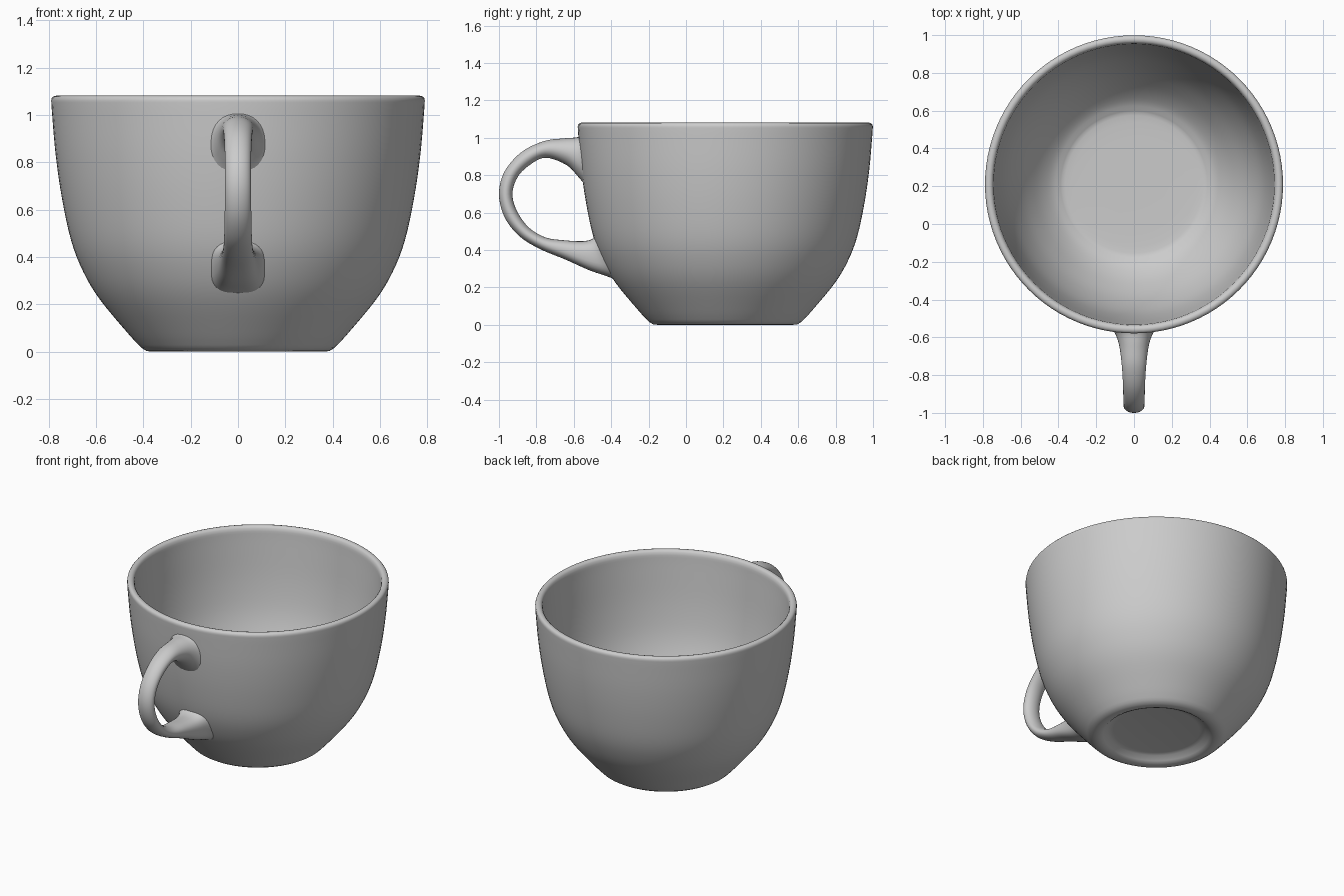
import bpy, bmesh, math

if "Cube" in bpy.data.objects:
    bpy.data.objects.remove(bpy.data.objects["Cube"])

CY = 0.21      # cup axis position in y
SEG = 96


def spline(pts, n):
    """Smooth Catmull-Rom interpolation of equal-length tuples."""
    out = []
    for i in range(len(pts) - 1):
        p0, p1, p2 = pts[max(i - 1, 0)], pts[i], pts[i + 1]
        p3 = pts[min(i + 2, len(pts) - 1)]
        for k in range(n):
            t = k / n
            out.append(tuple(
                0.5 * (2 * b + (c - a) * t + (2 * a - 5 * b + 4 * c - d) * t * t
                       + (3 * b - a - 3 * c + d) * t ** 3)
                for a, b, c, d in zip(p0, p1, p2, p3)))
    return out + [tuple(pts[-1])]


def loft(name, rings, angle=40):
    """Skin a list of closed vertex rings and cap both ends."""
    bm = bmesh.new()
    vr = [[bm.verts.new(p) for p in r] for r in rings]
    n = len(vr[0])
    for a, b in zip(vr, vr[1:]):
        for i in range(n):
            j = (i + 1) % n
            bm.faces.new((a[i], a[j], b[j], b[i]))
    bm.faces.new(vr[0])
    bm.faces.new(vr[-1])
    bmesh.ops.recalc_face_normals(bm, faces=bm.faces[:])
    me = bpy.data.meshes.new(name)
    bm.to_mesh(me)
    bm.free()
    ob = bpy.data.objects.new(name, me)
    bpy.context.collection.objects.link(ob)
    bpy.ops.object.select_all(action='DESELECT')
    ob.select_set(True)
    bpy.context.view_layer.objects.active = ob
    bpy.ops.object.shade_smooth_by_angle(angle=math.radians(angle))
    return ob


# Cup body: recessed foot, outer wall, rounded rim, inner wall and floor (r, z)
foot = [(0.02, 0.04), (0.26, 0.04), (0.295, 0.035), (0.32, 0.012), (0.34, 0.002),
        (0.36, 0.0), (0.385, 0.002), (0.408, 0.016)]
outer = spline([(0.42, 0.028), (0.47, 0.083), (0.585, 0.222), (0.655, 0.34),
                (0.705, 0.47), (0.744, 0.65), (0.77, 0.83), (0.785, 1.0),
                (0.789, 1.06)], 4)
rim = [(0.787, 1.07), (0.78, 1.078), (0.768, 1.081), (0.756, 1.078), (0.747, 1.068)]
inner = spline([(0.743, 1.05), (0.735, 0.95), (0.712, 0.72), (0.675, 0.52),
                (0.61, 0.35), (0.53, 0.22), (0.46, 0.14), (0.40, 0.10),
                (0.33, 0.085), (0.02, 0.083)], 4)
profile = foot + outer + rim + inner
angles = [2 * math.pi * i / SEG for i in range(SEG)]
loft("cup_body", [[(r * math.cos(a), CY + r * math.sin(a), z) for a in angles]
                  for r, z in profile])

# Handle: sections given as outer y,z / inner y,z / half width / roundness
sections = [
    (-0.55, 1.015, -0.535, 0.74, 0.125, 0.85),
    (-0.585, 1.002, -0.575, 0.79, 0.10, 0.9),
    (-0.65, 0.997, -0.64, 0.855, 0.078, 1.0),
    (-0.76, 0.982, -0.75, 0.893, 0.064, 1.0),
    (-0.88, 0.923, -0.835, 0.855, 0.058, 1.0),
    (-0.97, 0.82, -0.90, 0.79, 0.055, 1.0),
    (-1.0, 0.70, -0.928, 0.70, 0.055, 1.0),
    (-0.97, 0.575, -0.903, 0.607, 0.056, 1.0),
    (-0.89, 0.473, -0.84, 0.52, 0.058, 1.0),
    (-0.78, 0.405, -0.75, 0.467, 0.062, 0.95),
    (-0.64, 0.347, -0.65, 0.452, 0.072, 0.85),
    (-0.52, 0.293, -0.56, 0.447, 0.085, 0.75),
    (-0.43, 0.262, -0.51, 0.455, 0.10, 0.7),
    (-0.385, 0.245, -0.48, 0.475, 0.12, 0.7),
]
rings = []
for oy, oz, iy, iz, w, e in spline(sections, 5):
    ring = []
    for k in range(32):
        a = 2 * math.pi * k / 32
        c, s = math.cos(a), math.sin(a)
        c = math.copysign(abs(c) ** e, c)
        s = math.copysign(abs(s) ** e, s)
        t = (1 + c) / 2
        ring.append((w * s, iy + (oy - iy) * t, iz + (oz - iz) * t))
    rings.append(ring)
loft("handle", rings)
